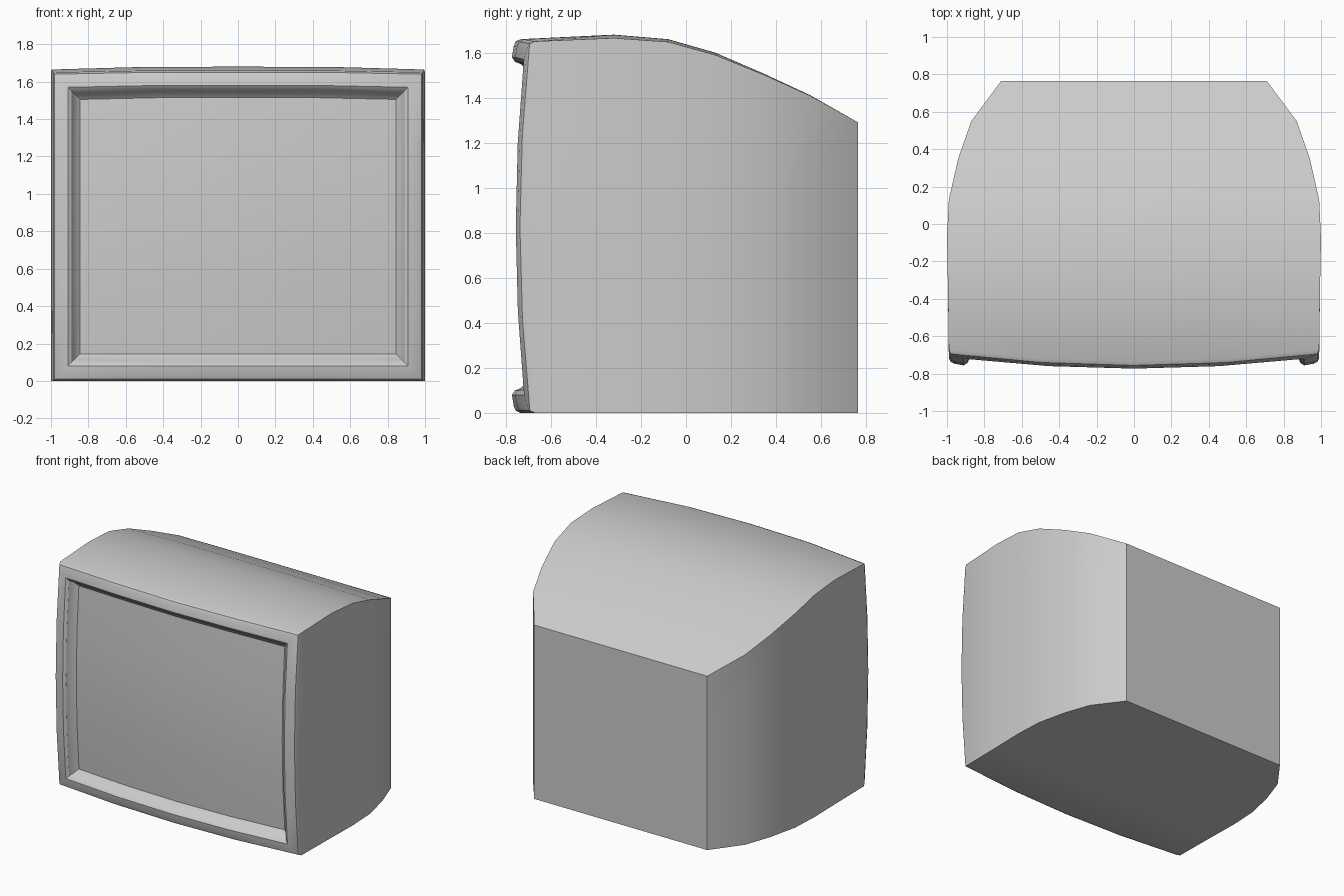
import bpy, bmesh, math

if "Cube" in bpy.data.objects:
    bpy.data.objects.remove(bpy.data.objects["Cube"])

N = 4                      # segments along each edge of the front
T = [-1 + 2 * i / N for i in range(N + 1)]
# perimeter of the square, counter-clockwise seen from the front
PERIM = ([(u, -1) for u in T[:-1]] + [(1, w) for w in T[:-1]] +
         [(u, 1) for u in T[:0:-1]] + [(-1, w) for w in T[:0:-1]])

# casing sections front to back: y, half width, side height, crown
SECTIONS = [(-0.32, 0.995, 1.665, 0.015), (-0.08, 1.0, 1.648, 0.012),
            (0.13, 0.99, 1.59, 0.01), (0.35, 0.94, 1.50, 0.005),
            (0.55, 0.87, 1.41, 0.002), (0.765, 0.71, 1.29, 0)]
# rim profile, outer edge to screen: inset, depth
RIM = [(0, 0.03), (0.01, 0.01), (0.03, 0.003), (0.08, 0),
       (0.1, 0.015), (0.112, 0.045), (0.145, 0.075)]


def front_point(u, w, inset, depth):
    """Point on the front, which bulges both ways."""
    top = 1.65 + 0.01 * (1 - u ** 4)
    x = u * (0.99 - inset)
    z = inset + (w + 1) / 2 * (top - 2 * inset)
    v = (z - 0.83) / 0.83
    y = -0.70 - 0.065 * (1 - x * x) - 0.045 * (1 - v * v) + depth
    return x, y, z


def section_point(u, w, y, half, top, crown):
    return u * half, y, (w + 1) / 2 * (top + crown * (1 - u ** 4))


def finish(name, bm):
    bmesh.ops.recalc_face_normals(bm, faces=bm.faces)
    mesh = bpy.data.meshes.new(name)
    bm.to_mesh(mesh)
    bm.free()
    ob = bpy.data.objects.new(name, mesh)
    bpy.context.collection.objects.link(ob)
    bpy.ops.object.select_all(action='DESELECT')
    ob.select_set(True)
    bpy.context.view_layer.objects.active = ob
    bpy.ops.object.shade_smooth_by_angle(angle=math.radians(35))
    return ob


# casing with rounded front rim
bm = bmesh.new()
loops = [[bm.verts.new(front_point(u, w, *r)) for u, w in PERIM] for r in reversed(RIM)]
loops += [[bm.verts.new(section_point(u, w, *s)) for u, w in PERIM] for s in SECTIONS]
for a, b in zip(loops, loops[1:]):
    for i in range(len(a)):
        j = (i + 1) % len(a)
        bm.faces.new((a[i], a[j], b[j], b[i]))
bm.faces.new(loops[-1])
finish("casing", bm)

# recessed, gently bulging screen
bm = bmesh.new()
grid = [[bm.verts.new(front_point(u, w, *RIM[-1])) for u in T] for w in T]
for r in range(N):
    for c in range(N):
        bm.faces.new((grid[r][c], grid[r][c + 1], grid[r + 1][c + 1], grid[r + 1][c]))
# open sheet: make it face forward
screen = finish("screen", bm)
if screen.data.polygons[0].normal.y > 0:
    screen.data.flip_normals()
